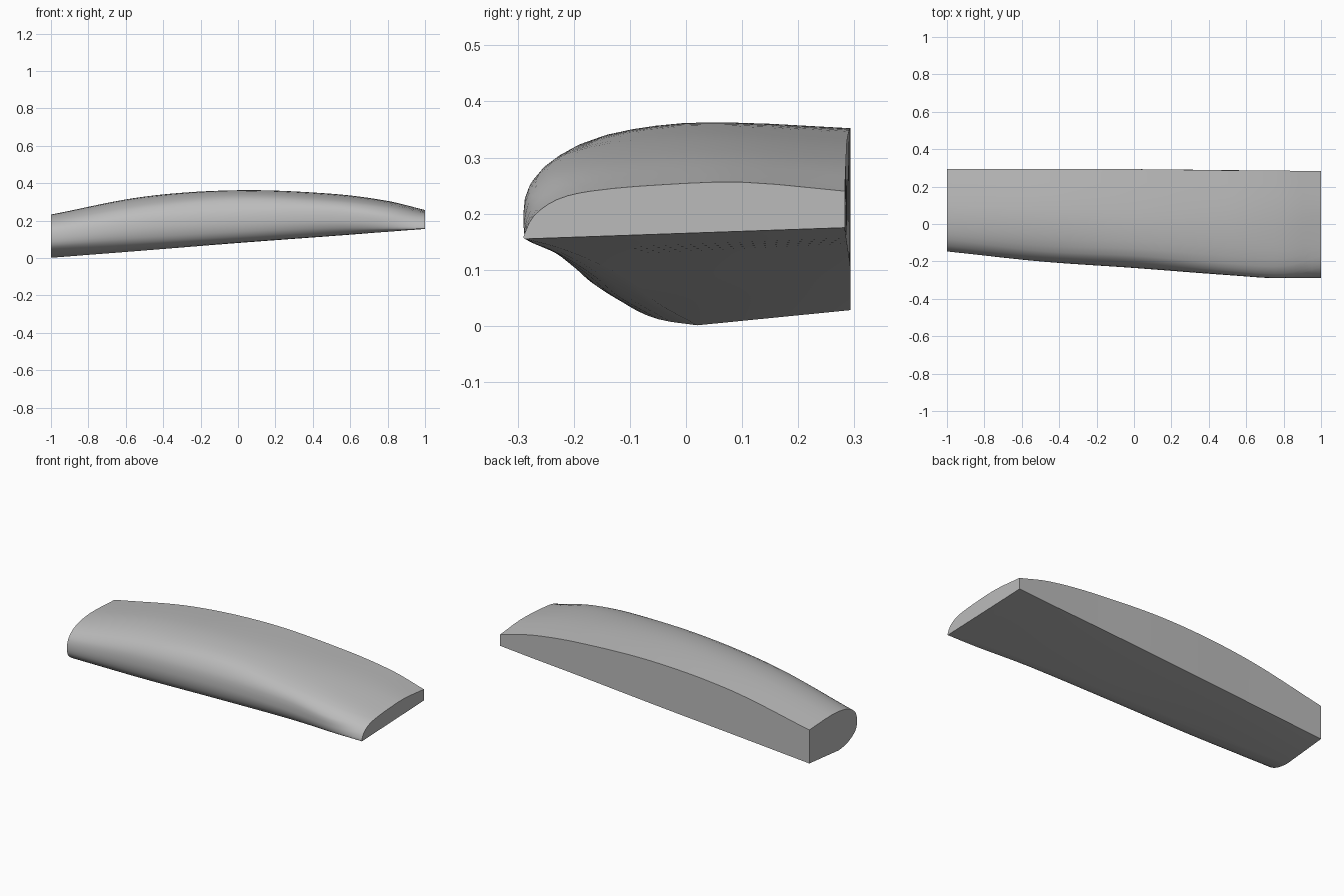
import bpy, bmesh, math

if "Cube" in bpy.data.objects:
    bpy.data.objects.remove(bpy.data.objects["Cube"])

# Cross-sections (y, z) at stations along x: back bottom, round the front, to back top
STATIONS = [-1, -.5, 0, .5, .8, 1]
SECTIONS = [
    [(.293, .028), (.02, .001), (-.05, .012), (-.105, .037), (-.14, .07), (-.146, .12),
     (-.13, .165), (-.08, .203), (0, .225), (.1, .232), (.293, .223)],
    [(.293, .066), (-.05, .04), (-.12, .052), (-.165, .075), (-.19, .11), (-.2, .165),
     (-.188, .23), (-.145, .28), (-.05, .315), (.08, .328), (.293, .318)],
    [(.293, .103), (-.1, .08), (-.16, .086), (-.2, .105), (-.225, .14), (-.235, .195),
     (-.222, .265), (-.17, .325), (-.05, .356), (.08, .362), (.293, .352)],
    [(.288, .14), (-.17, .117), (-.215, .122), (-.24, .135), (-.262, .16), (-.273, .2),
     (-.262, .27), (-.21, .31), (-.08, .337), (.08, .343), (.287, .33)],
    [(.285, .16), (-.23, .14), (-.257, .143), (-.272, .147), (-.285, .158), (-.29, .19),
     (-.28, .235), (-.225, .275), (-.1, .297), (.08, .305), (.285, .292)],
    [(.283, .175), (-.286, .155), (-.288, .1552), (-.289, .156), (-.29, .158), (-.272, .195),
     (-.23, .225), (-.17, .24), (-.05, .251), (.1, .256), (.283, .24)],
]


def hermite(ts, vs, t):
    """Smooth curve through the values vs at the parameters ts."""
    n = len(ts)
    i = max(k for k in range(n - 1) if ts[k] <= t + 1e-9)

    def slope(k):
        a, b = max(k - 1, 0), min(k + 1, n - 1)
        return (vs[b] - vs[a]) / (ts[b] - ts[a])
    h = ts[i + 1] - ts[i]
    u = (t - ts[i]) / h
    return ((2*u**3 - 3*u**2 + 1) * vs[i] + (u**3 - 2*u**2 + u) * h * slope(i)
            + (3*u**2 - 2*u**3) * vs[i + 1] + (u**3 - u**2) * h * slope(i + 1))


def section(x):
    """Rounded outline at x, with a straight underside and back."""
    pts = [[hermite(STATIONS, [s[j][c] for s in SECTIONS], x) for c in (0, 1)]
           for j in range(11)]
    front = pts[1:]
    ts = [0]
    for a, b in zip(front, front[1:]):
        ts.append(ts[-1] + math.dist(a, b) + 1e-4)
    out = [pts[0]]
    for a, b in zip(ts, ts[1:]):
        for f in (0, 1/3, 2/3):
            t = a + (b - a) * f
            out.append([hermite(ts, [p[c] for p in front], t) for c in (0, 1)])
    out.append(front[-1])
    return [(x, y, z) for y, z in out]


# Lofted body with flat end caps
bm = bmesh.new()
N = 40
rings = [[bm.verts.new(p) for p in section(-1 + 2 * i / N)] for i in range(N + 1)]
count = len(rings[0])
for a, b in zip(rings, rings[1:]):
    for j in range(count):
        k = (j + 1) % count
        bm.faces.new((a[j], a[k], b[k], b[j]))
bm.faces.new(rings[0])
bm.faces.new(rings[-1])
bmesh.ops.recalc_face_normals(bm, faces=bm.faces)
mesh = bpy.data.meshes.new("curved_body")
bm.to_mesh(mesh)
bm.free()
body = bpy.data.objects.new("curved_body", mesh)
bpy.context.collection.objects.link(body)

# Plain grey colour
grey = bpy.data.materials.new("light_grey")
grey.diffuse_color = (.5, .5, .5, 1)
grey.use_nodes = True
grey.node_tree.nodes["Principled BSDF"].inputs["Base Color"].default_value = grey.diffuse_color
mesh.materials.append(grey)

# Smooth surface with sharp rims
bpy.context.view_layer.objects.active = body
body.select_set(True)
bpy.ops.object.shade_smooth_by_angle(angle=math.radians(35))
